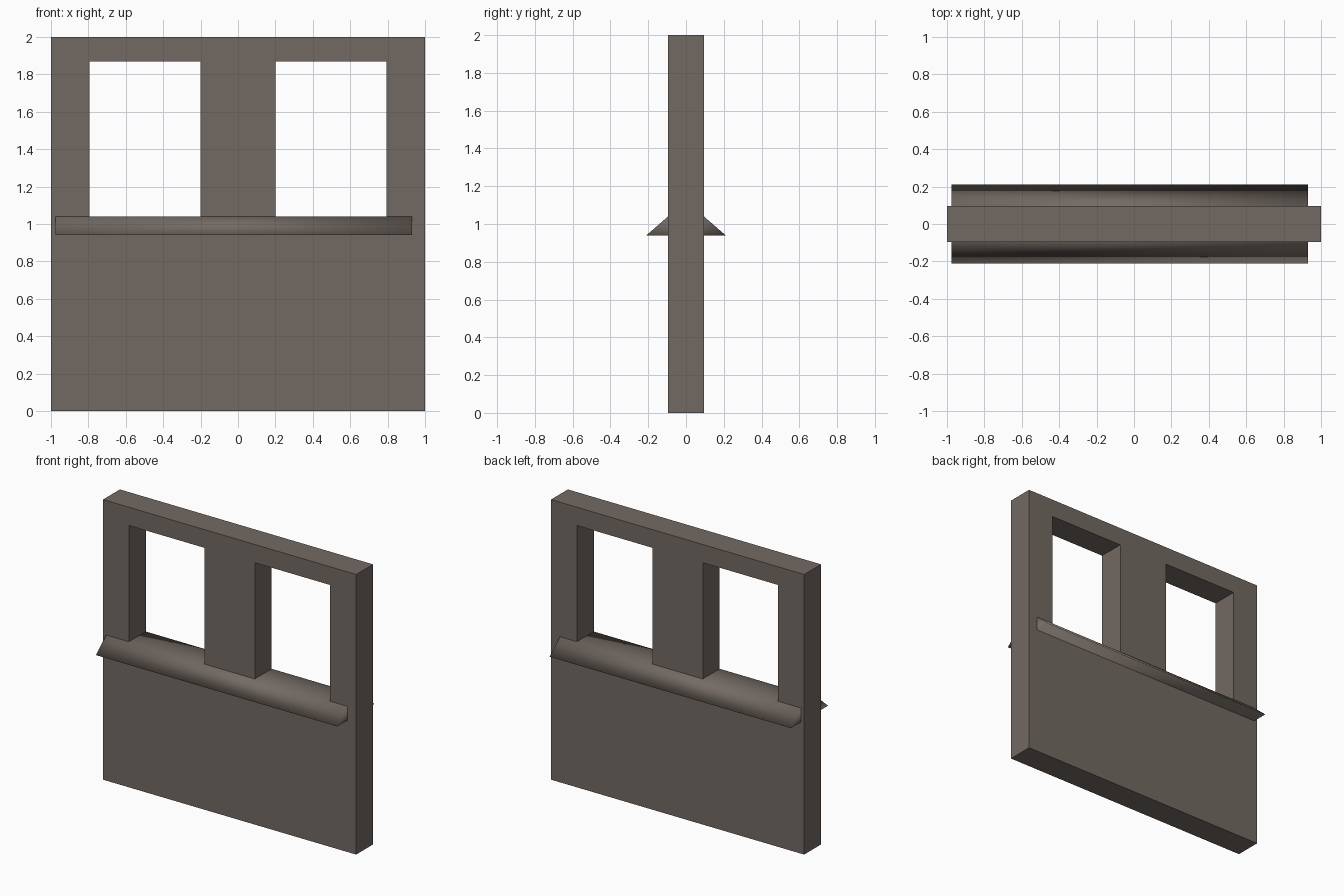
import bpy, bmesh

if "Cube" in bpy.data.objects:
    bpy.data.objects.remove(bpy.data.objects["Cube"])

T = 0.095  # half thickness of the wall

stone = bpy.data.materials.new("grey_brown_stone")
stone.diffuse_color = (0.17, 0.143, 0.123, 1)
stone.use_nodes = True
stone.node_tree.nodes["Principled BSDF"].inputs["Base Color"].default_value = stone.diffuse_color


def finish(bm, name, smooth=False):
    bmesh.ops.recalc_face_normals(bm, faces=bm.faces)
    for f in bm.faces:
        f.smooth = smooth
    mesh = bpy.data.meshes.new(name)
    bm.to_mesh(mesh)
    bm.free()
    mesh.materials.append(stone)
    obj = bpy.data.objects.new(name, mesh)
    bpy.context.collection.objects.link(obj)
    return obj


def extrude(bm, faces, vec):
    geom = bmesh.ops.extrude_face_region(bm, geom=faces, use_keep_orig=True)["geom"]
    moved = [v for v in geom if isinstance(v, bmesh.types.BMVert)]
    bmesh.ops.translate(bm, verts=moved, vec=vec)


# Wall: a grid of cells, leaving the two window cells open
xs = [-1, -0.795, -0.2, 0.2, 0.795, 1]
zs = [0, 1.0, 1.87, 2]
bm = bmesh.new()
grid = [[bm.verts.new((x, -T, z)) for x in xs] for z in zs]
cells = []
for r in range(len(zs) - 1):
    for c in range(len(xs) - 1):
        if r == 1 and c in (1, 3):
            continue
        cells.append(bm.faces.new((grid[r][c], grid[r][c + 1],
                                   grid[r + 1][c + 1], grid[r + 1][c])))
extrude(bm, cells, (0, 2 * T, 0))
finish(bm, "wall")

# Sill: sloped ledge running through the wall, soft shaded
profile = [(-0.21, 0.94), (0.21, 0.94), (T, 1.04), (-T, 1.04)]
bm = bmesh.new()
cap = bm.faces.new([bm.verts.new((-0.975, y, z)) for y, z in profile])
extrude(bm, [cap], (1.905, 0, 0))
finish(bm, "window_sill", smooth=True)
